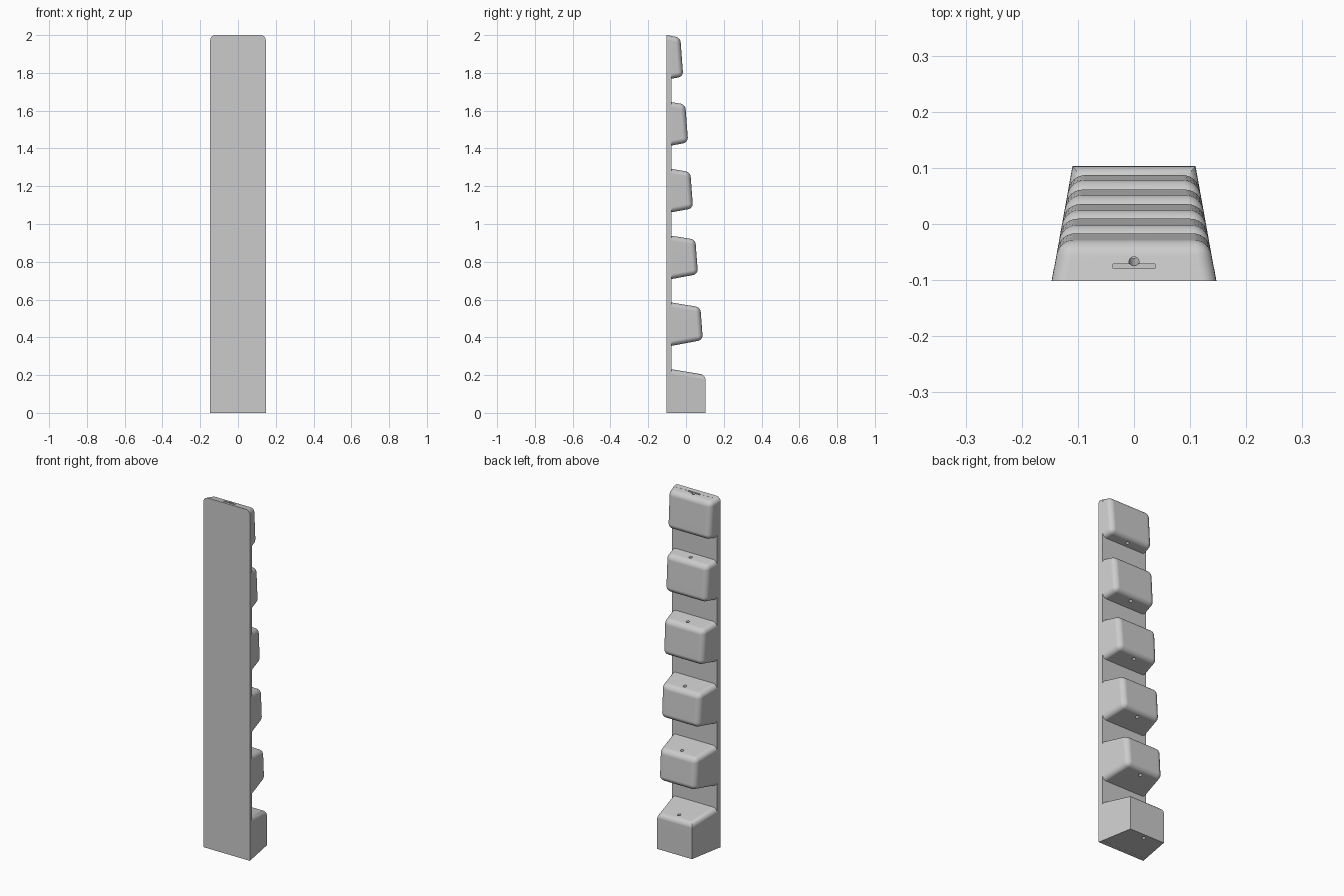
import bpy, bmesh, math
from mathutils import Vector, Matrix

if "Cube" in bpy.data.objects:
    bpy.data.objects.remove(bpy.data.objects["Cube"])

BACK, FRONT = -0.102, -0.077      # panel thickness range in y
PITCH, RADIUS = 0.3535, 0.026


def half_width(y):
    return 0.147 - 0.18 * (y - BACK)


def tapered_solid(name, quad, inset, pick):
    """Four (y, z) points spanned across the tapering width, then picked edges rounded."""
    bm = bmesh.new()
    sides = [[bm.verts.new((s * (half_width(y) - inset), y, z)) for y, z in quad] for s in (-1, 1)]
    bm.faces.new(sides[0])
    bm.faces.new(sides[1][::-1])
    for i in range(4):
        j = (i + 1) % 4
        bm.faces.new((sides[0][j], sides[0][i], sides[1][i], sides[1][j]))
    bmesh.ops.recalc_face_normals(bm, faces=bm.faces)
    edges = [e for e in bm.edges if pick(e.verts[0].co, e.verts[1].co)]
    bmesh.ops.bevel(bm, geom=edges, offset=RADIUS, segments=6, profile=0.5,
                    affect='EDGES', clamp_overlap=True)
    return finish(name, bm)


def finish(name, bm):
    me = bpy.data.meshes.new(name)
    bm.to_mesh(me)
    bm.free()
    ob = bpy.data.objects.new(name, me)
    bpy.context.collection.objects.link(ob)
    return ob


def combine(target, other, operation):
    mod = target.modifiers.new(operation.lower(), 'BOOLEAN')
    mod.operation, mod.solver, mod.object = operation, 'EXACT', other
    bpy.context.view_layer.objects.active = target
    bpy.ops.object.modifier_apply(modifier=mod.name)
    bpy.data.objects.remove(other)


def outer_corner(z_root, slope):
    """Where a sloping block edge meets the leaning outer line y = 0.118 - 0.0745 z."""
    y = (0.118 - 0.0745 * (z_root - slope * FRONT)) / (1 + 0.0745 * slope)
    return y, z_root + slope * (y - FRONT)


# Back panel, rounded at its two top corners
panel = tapered_solid("tower_body", [(BACK, 0), (FRONT, 0), (FRONT, 1.9955), (BACK, 2.0)], 0,
                      lambda a, b: min(a.z, b.z) > 1.9 and abs(a.x - b.x) < 0.05)

# Six stepped blocks, sunk slightly into the panel
SINK = FRONT - 0.012
for k in range(6):
    top = 0.231 + PITCH * k - (0.0365 * 0 if k < 5 else 0.0035)
    t_slope = -0.165
    top_out = outer_corner(top, t_slope)
    top_in = (SINK, top + t_slope * (SINK - FRONT))
    if k == 0:
        quad = [(SINK, 0.0003), (0.103, 0.0003), (0.103, top_out[1]), top_in]
        pick = lambda a, b: min(a.z, b.z) > 0.1 and max(a.y, b.y) > FRONT
    else:
        low = 0.355 + PITCH * (k - 1)
        quad = [(SINK, low + 0.185 * (SINK - FRONT)), outer_corner(low, 0.185), top_out, top_in]
        pick = lambda a, b: max(a.y, b.y) > FRONT
    combine(panel, tapered_solid("step_block", quad, 0.0004, pick), 'UNION')

# Leaning cord hole running the full height
bm = bmesh.new()
bmesh.ops.create_cone(bm, cap_ends=True, segments=24, radius1=0.009, radius2=0.009, depth=2.4)
bm.transform(Matrix.Translation((0, 0.004, 1.0)) @ Matrix.Rotation(math.atan(0.072), 4, 'X'))
combine(panel, finish("cord_hole", bm), 'DIFFERENCE')

# Shallow slot in the top
bm = bmesh.new()
bmesh.ops.create_cube(bm, size=1)
bm.transform(Matrix.Translation((0, -0.0755, 2.0)) @ Matrix.Diagonal((0.075, 0.008, 0.07, 1)))
combine(panel, finish("top_slot", bm), 'DIFFERENCE')

# Smooth rounded edges, flat faces kept flat
bpy.ops.object.select_all(action='DESELECT')
panel.select_set(True)
bpy.context.view_layer.objects.active = panel
bpy.ops.object.shade_smooth_by_angle(angle=math.radians(30))
panel.modifiers.new("flat_normals", 'WEIGHTED_NORMAL').keep_sharp = True
